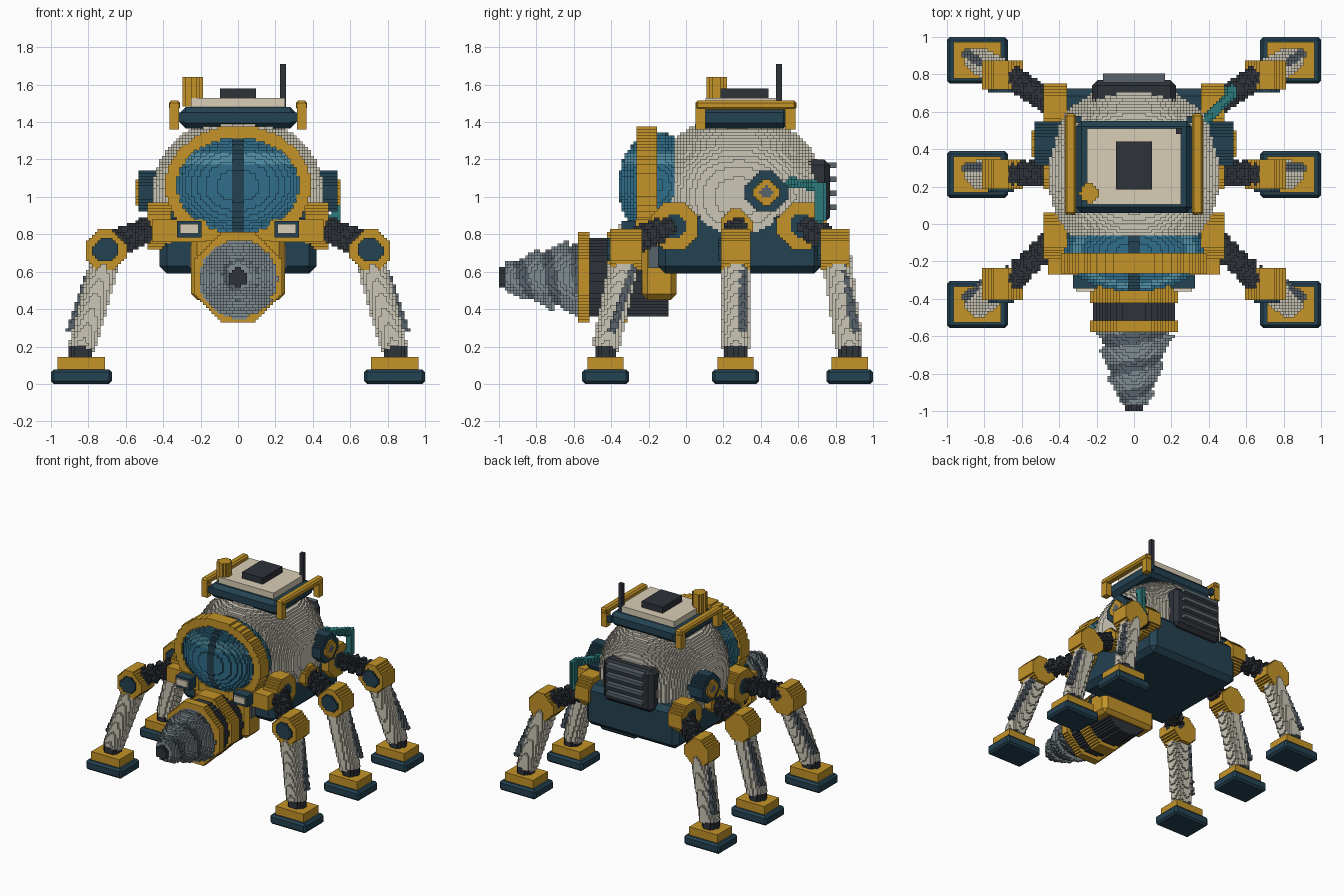
import bpy
from math import floor, ceil, atan2, pi
from mathutils import Vector

if "Cube" in bpy.data.objects:
    bpy.data.objects.remove(bpy.data.objects["Cube"])

V = 1 / 64  # voxel edge
HEX = dict(gold=(196, 148, 40), navy=(36, 66, 82), white=(203, 198, 183), cream=(216, 206, 182),
           dark=(46, 51, 58), grey=(88, 99, 107), steel=(128, 140, 146), glass=(48, 110, 138),
           shine=(82, 146, 168), teal=(44, 122, 124))
MATS = {}
for key, rgb in HEX.items():
    MATS[key] = bpy.data.materials.new(key)
    MATS[key].diffuse_color = [((c / 255 + .055) / 1.055) ** 2.4 for c in rgb] + [1]


def finish(name, verts, faces, cols, mirror):
    me = bpy.data.meshes.new(name)
    me.from_pydata(verts, [], faces)
    used = sorted(set(cols))
    for c in used:
        me.materials.append(MATS[c])
    me.polygons.foreach_set("material_index", [used.index(c) for c in cols])
    ob = bpy.data.objects.new(name, me)
    bpy.context.collection.objects.link(ob)
    if mirror:
        ob.modifiers.new("Mirror", 'MIRROR').use_mirror_merge = False
    return ob


# the six cube sides: direction and corner offsets
SIDES = [((1, 0, 0), ((1, 0, 0), (1, 1, 0), (1, 1, 1), (1, 0, 1))),
         ((-1, 0, 0), ((0, 0, 0), (0, 0, 1), (0, 1, 1), (0, 1, 0))),
         ((0, 1, 0), ((0, 1, 0), (0, 1, 1), (1, 1, 1), (1, 1, 0))),
         ((0, -1, 0), ((0, 0, 0), (1, 0, 0), (1, 0, 1), (0, 0, 1))),
         ((0, 0, 1), ((0, 0, 1), (1, 0, 1), (1, 1, 1), (0, 1, 1))),
         ((0, 0, -1), ((0, 0, 0), (0, 1, 0), (1, 1, 0), (1, 0, 0)))]


def vox(name, lo, hi, colour_at, mirror=False):
    """Fill cells where colour_at(x, y, z) gives a colour, keep the outer skin."""
    rng = [range(floor(a / V), ceil(b / V)) for a, b in zip(lo, hi)]
    cells = {}
    for i in rng[0]:
        for j in rng[1]:
            for k in rng[2]:
                c = colour_at((i + .5) * V, (j + .5) * V, (k + .5) * V)
                if c:
                    cells[i, j, k] = c
    index, faces, cols = {}, [], []
    for (i, j, k), c in cells.items():
        for (dx, dy, dz), corners in SIDES:
            if (i + dx, j + dy, k + dz) not in cells:
                faces.append([index.setdefault((i + a, j + b, k + e), len(index)) for a, b, e in corners])
                cols.append(c)
    return finish(name, [(a * V, b * V, e * V) for a, b, e in index], faces, cols, mirror)


def box(name, col, x, y, z, chamfer=0, mirror=False):
    verts = [(x[a], y[b], z[c]) for a in (0, 1) for b in (0, 1) for c in (0, 1)]
    faces = [(0, 1, 3, 2), (4, 6, 7, 5), (0, 4, 5, 1), (2, 3, 7, 6), (0, 2, 6, 4), (1, 5, 7, 3)]
    ob = finish(name, verts, faces, [col] * 6, mirror)
    if chamfer:
        m = ob.modifiers.new("Bevel", 'BEVEL')
        m.width, m.segments = chamfer, 1
    return ob


def rod(name, col, a, b, r0, r1=None, ribs=0, mirror=False):
    a, b = Vector(a), Vector(b)
    r1 = r1 or r0
    d, m = b - a, max(r0, r1)

    def f(x, y, z):
        p = Vector((x, y, z)) - a
        t = p.dot(d) / d.length_squared
        if 0 <= t <= 1:
            r = r0 + (r1 - r0) * t
            if ribs and int(t * ribs * 2) % 2:
                r *= .78
            return col if (p - d * t).length < r else None
    return vox(name, [min(p, q) - m for p, q in zip(a, b)], [max(p, q) + m for p, q in zip(a, b)], f, mirror)


def octagon(name, axis, centre, half, rings, mirror=False):
    """Octagonal prism; rings = [(radius, colour), ...] from the inside out."""
    size = [rings[-1][0]] * 3
    size[axis] = half

    def f(*p):
        q = [abs(s - c) for s, c in zip(p, centre)]
        if q.pop(axis) > half:
            return None
        r = max(q[0], q[1], (q[0] + q[1]) * .74)
        return next((c for rad, c in rings if r < rad), None)
    return vox(name, [c - s for c, s in zip(centre, size)], [c + s for c, s in zip(centre, size)], f, mirror)


# hull: rounded cabin on a chamfered tub
vox("cabin_shell", (-.48, -.1, .7), (.48, .78, 1.44),
    lambda x, y, z: "white" if abs(x / .455) ** 2.2 + abs((y - .28) / .46) ** 2.4 + abs((z - 1) / .42) ** 2.2 < 1 else None)
box("lower_hull", "navy", (-.42, .42), (-.15, .725), (.59, .925), .04)


# canopy glass with shine band and centre strut, and its frame
def glass(x, y, z):
    if (x / .37) ** 2 + ((y + .15) / .212) ** 2 + ((z - 1.06) / .285) ** 2 < 1:
        return "navy" if abs(x) < .025 else "shine" if 1.17 < z < 1.235 else "glass"


def frame(x, y, z):
    q = z - 1.06
    if (x / .39) ** 2 + (q / .32) ** 2 < 1 < (x / .325) ** 2 + (q / .255) ** 2:
        return "gold"


vox("canopy_glass", (-.38, -.38, .76), (.38, .06, 1.36), glass)
vox("canopy_frame", (-.4, -.265, .72), (.4, -.165, 1.4), frame)

# headlights
box("headlight_bracket", "gold", (.17, .46), (-.27, -.1), (.76, .88), mirror=True)
box("headlight_housing", "navy", (.195, .325), (-.345, -.2), (.782, .872), mirror=True)
box("headlight_lens", "cream", (.21, .31), (-.36, -.3), (.805, .855), mirror=True)


# drill with helical flute
def drill(x, y, z):
    q, t = z - .57, (y + 1) / .45
    r = (x * x + q * q) ** .5
    if t < .07:
        return "dark" if r < .05 else None
    big = .055 + .175 * t ** .75
    phase = (y / .15 + atan2(q, x) / (2 * pi)) % 1
    if r < big * (.76 + .24 * phase):
        return "steel" if phase > .4 else "grey"


vox("drill_bit", (-.25, -1, .3), (.25, -.55, .84), drill)
AX = lambda y: (0, y, .57)
octagon("drill_flange", 1, AX(-.55), .032, [(.24, "gold")])
rod("drill_collar", "dark", AX(-.52), AX(-.1), .213)
octagon("drill_housing_ring", 1, AX(-.37), .05, [(.235, "gold")])
box("drill_housing", "gold", (-.25, .25), (-.235, -.05), (.45, .8), .03)
box("drill_housing_panel", "grey", (.2, .262), (-.2, -.1), (.62, .74), mirror=True)

# roof deck, hatch, rails, beacon, antenna
box("roof_base", "navy", (-.31, .31), (.06, .55), (1.365, 1.48), .03)
box("roof_deck", "cream", (-.25, .25), (.105, .51), (1.47, 1.53))
box("roof_hatch", "dark", (-.095, .095), (.185, .44), (1.52, 1.58))
box("roof_rail", "gold", (.31, .37), (.05, .59), (1.465, 1.515), .012, True)
for n, y in (("front", .05), ("rear", .53)):
    box(f"{n}_rail_post", "gold", (.315, .365), (y, y + .055), (1.36, 1.5), mirror=True)
    box(f"{n}_rail_arm", "navy", (.28, .33), (y + .01, y + .045), (1.4, 1.45), mirror=True)
rod("beacon", "gold", (-.24, .165, 1.48), (-.24, .165, 1.633), .05)
box("antenna", "dark", (.225, .257), (.48, .512), (1.46, 1.71))

# rear vent with louvres
box("rear_vent", "dark", (-.225, .225), (.6, .77), (.86, 1.2), .03)
for i in range(4):
    z = .93 + i * .075
    box(f"vent_louvre_{i + 1}", "grey", (-.165, .165), (.74, .805), (z, z + .028))

# side hubs and the single pipe
octagon("side_hub", 0, (.45, .43, 1.025), .075, [(.11, "navy")], True)
octagon("side_hub_cap", 0, (.5, .43, 1.025), .04, [(.032, "grey"), (.065, "gold")], True)
for i, (a, b) in enumerate((((.38, .55, 1.08), (.525, .7, 1.06)), ((.525, .715, 1.08), (.525, .715, .87)),
                            ((.525, .715, .88), (.40, .66, .86)))):
    rod(f"coolant_pipe_{i + 1}", "teal", a, b, .028)

# three mirrored leg pairs: name, hip y, knee y, foot y, hip radius
for n, hy, ky, fy, hr in (("front", -.06, -.32, -.43, .13), ("middle", .27, .265, .265, .085), ("rear", .62, .8, .875, .13)):
    octagon(f"{n}_hip", 0, (.42, hy, .845), .065, [(hr * .5, "navy"), (hr, "gold")], True)
    rod(f"{n}_upper_arm", "dark", (.4, hy, .86), (.68, ky, .74), .07, ribs=6, mirror=True)
    octagon(f"{n}_knee", 1, (.71, ky, .715), .08, [(.11, "gold")], True)
    octagon(f"{n}_knee_cap", 1, (.71, ky - .07, .715), .03, [(.066, "navy")], True)
    rod(f"{n}_shin", "white", (.7, ky, .7), (.835, fy, .19), .08, .072, mirror=True)
    rod(f"{n}_piston", "grey", (.775, ky + .035, .63), (.895, fy + .035, .28), .024, mirror=True)
    rod(f"{n}_ankle", "dark", (.84, fy, .13), (.84, fy, .22), .062, mirror=True)
    box(f"{n}_foot_top", "gold", (.71, .965), (fy - .097, fy + .097), (.07, .145), mirror=True)
    box(f"{n}_foot_pad", "navy", (.675, 1), (fy - .125, fy + .125), (0, .078), .015, True)

for m in bpy.data.materials:
    if m.users and not m.is_grease_pencil:
        m.use_nodes = True
        m.node_tree.nodes["Principled BSDF"].inputs["Base Color"].default_value = m.diffuse_color
